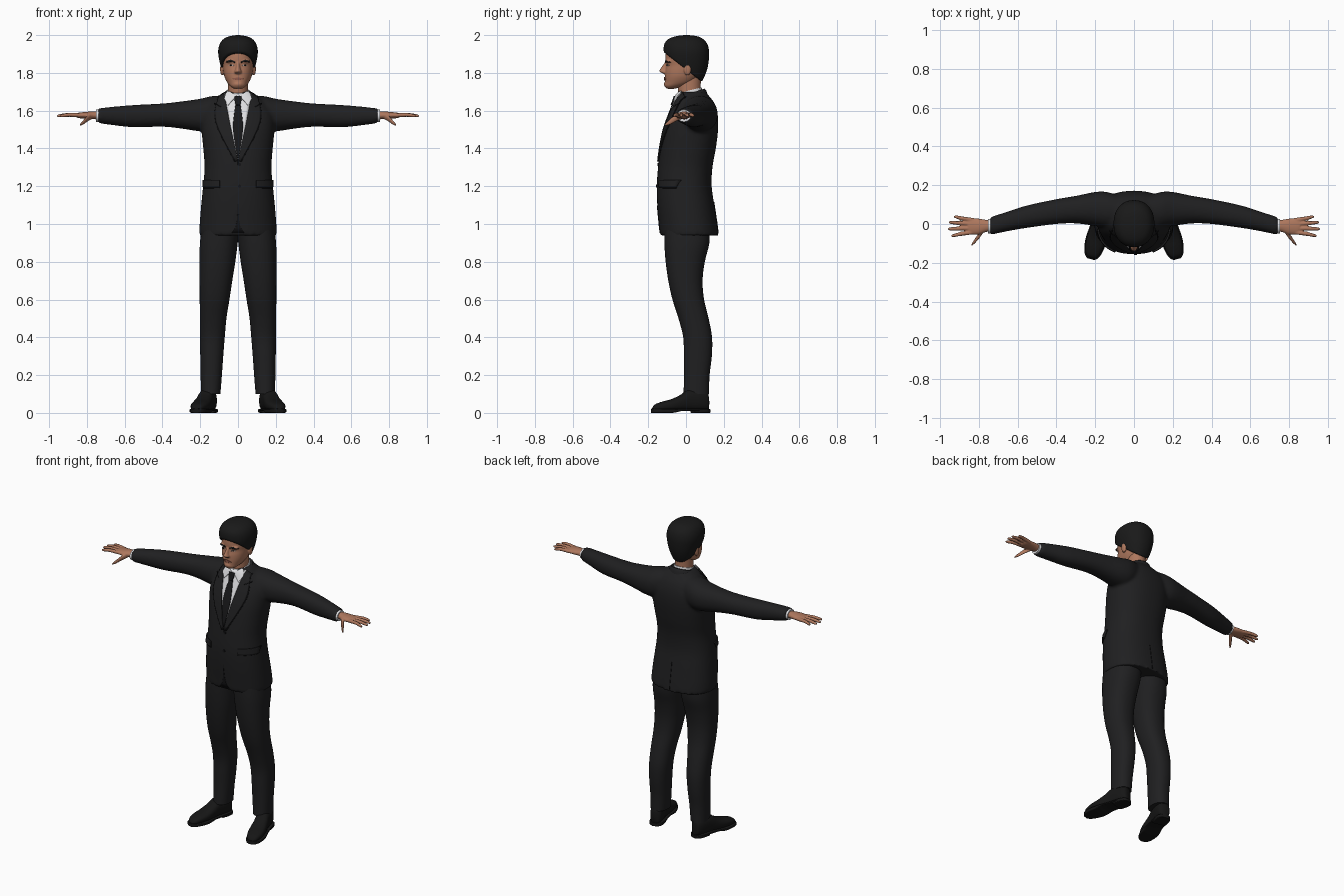
import bpy, bmesh, math
from mathutils import Vector, Matrix
from mathutils.bvhtree import BVHTree

cube = bpy.data.objects.get("Cube")
if cube:
    bpy.data.objects.remove(cube)


def material(name, r, g, b):
    m = bpy.data.materials.new(name)
    m.use_nodes = True
    m.diffuse_color = (r, g, b, 1)
    shader = next(n for n in m.node_tree.nodes if n.type == 'BSDF_PRINCIPLED')
    shader.inputs["Base Color"].default_value = (r, g, b, 1)
    shader.inputs["Roughness"].default_value = .7
    return m


SUIT = material("charcoal suit", .014, .014, .015)
SEAM = material("dark seam", .007, .007, .008)
TIE = material("black tie", .009, .009, .01)
SHIRT = material("white shirt", .75, .75, .77)
SKIN = material("skin", .42, .185, .11)
LIPS = material("lips", .27, .1, .07)
HAIR = material("black hair", .01, .01, .01)
LEATHER = material("black leather", .008, .008, .008)
EYE = material("eye white", .42, .34, .3)


def spline(rings, steps):
    """Smooth in-between rings through the given ones."""
    out = []
    last = len(rings) - 1
    for i in range(last):
        a, b, c, d = (rings[max(0, min(last, i + k))] for k in (-1, 0, 1, 2))
        for s in range(steps):
            t = s / steps
            out.append([q + t / 2 * (r - p + t * (2 * p - 5 * q + 4 * r - e + t * (3 * (q - r) + e - p)))
                        for p, q, r, e in zip(a, b, c, d)])
    return out + [list(rings[-1])]


def loft(bm, rings, axis='z', power=2, n=32, steps=4, flip=1):
    """Rings are (position, low, high, low, high) across the two other axes."""
    loops = []
    for pos, a, b, c, d in spline(rings, steps):
        loop = []
        for k in range(n):
            w = math.tau * (k + .5) / n
            co, si = (math.copysign(abs(f) ** (2 / power), f) for f in (math.cos(w), math.sin(w)))
            u, v = (a + b) / 2 + (b - a) / 2 * co, (c + d) / 2 + (d - c) / 2 * si
            p = {'z': (u, v, pos), 'x': (pos * flip, u, v), 'y': (u, pos, v)}[axis]
            loop.append(bm.verts.new(p))
        loops.append(loop)
    for low, high in zip(loops, loops[1:]):
        for k in range(n):
            bm.faces.new((low[k - 1], low[k], high[k], high[k - 1]))
    bm.faces.new(loops[0])
    bm.faces.new(loops[-1])


def ball(bm, centre, size):
    m = Matrix.Translation(centre) @ Matrix.Diagonal((*size, 1))
    bmesh.ops.create_uvsphere(bm, u_segments=20, v_segments=12, radius=1, matrix=m)


def finish(name, bm, mat, mirror=False, voxel=0, smooth=3):
    bmesh.ops.recalc_face_normals(bm, faces=bm.faces)
    mesh = bpy.data.meshes.new(name)
    bm.to_mesh(mesh)
    bm.free()
    mesh.materials.append(mat)
    mesh.shade_smooth()
    mesh.set_sharp_from_angle(angle=math.radians(50))
    ob = bpy.data.objects.new(name, mesh)
    bpy.context.scene.collection.objects.link(ob)
    if mirror:
        ob.modifiers.new("mirror", 'MIRROR').use_mirror_merge = False
    if voxel:
        mod = ob.modifiers.new("blend", 'REMESH')
        mod.mode, mod.voxel_size, mod.use_smooth_shade = 'VOXEL', voxel, True
        mod = ob.modifiers.new("soften", 'SMOOTH')
        mod.factor, mod.iterations = .5, smooth
    return ob


def solid(name, rings, mat, axis='z', mirror=False, **kw):
    bm = bmesh.new()
    loft(bm, rings, axis, **kw)
    return finish(name, bm, mat, mirror)


def surface(ob):
    bpy.context.view_layer.update()
    return BVHTree.FromObject(ob, bpy.context.evaluated_depsgraph_get())


def patch(name, edge_a, edge_b, mat, target, lift=.003, thick=.004, mirror=False, side=-1, across=8):
    """Thin plate between two (x, z) edges, laid on the target surface."""
    bm = bmesh.new()
    rows = []
    for (ax, az), (bx, bz) in zip(*(spline(e, 1) if len(e) > 3 else spline(e, 5) for e in (edge_a, edge_b))):
        row = []
        for k in range(across + 1):
            t = k / across
            x, z = ax + (bx - ax) * t, az + (bz - az) * t
            hit, normal, *_ = target.ray_cast(Vector((x, side, z)), Vector((0, -side, 0)))
            if hit is None:
                hit, normal, *_ = target.find_nearest(Vector((x, side * .06, z)))
            row.append(bm.verts.new(hit + normal * lift))
        rows.append(row)
    for r, s in zip(rows, rows[1:]):
        for k in range(across):
            bm.faces.new((r[k], r[k + 1], s[k + 1], s[k]))
    ob = finish(name, bm, mat, mirror)
    mod = ob.modifiers.new("thickness", 'SOLIDIFY')
    mod.thickness, mod.offset = thick, 0
    return ob


def bar(points):
    """Split (x, z, half height) points into upper and lower edges."""
    return [(x, z + h) for x, z, h in points], [(x, z - h) for x, z, h in points]


def strip(points):
    """Split (z, half width) points into left and right edges."""
    return [(-w, z) for z, w in points], [(w, z) for z, w in points]


# Jacket: body and sleeves blended together
bm = bmesh.new()
loft(bm, [(z, -w, w, f, b) for z, w, f, b in (
    (.94, .205, -.138, .172), (1, .203, -.143, .165), (1.1, .195, -.152, .15), (1.2, .185, -.155, .136),
    (1.3, .177, -.148, .14), (1.4, .184, -.135, .158), (1.5, .193, -.115, .17), (1.58, .19, -.086, .168),
    (1.64, .15, -.062, .15), (1.68, .1, -.048, .12), (1.7, .075, -.035, .1))], power=2.3, n=48)
for s in (1, -1):
    loft(bm, [(.06, .0, .14, 1.52, 1.68), (.14, -.02, .165, 1.49, 1.677), (.2, -.01, .165, 1.49, 1.663),
              (.3, .003, .145, 1.505, 1.649), (.4, .0, .128, 1.515, 1.638), (.55, -.02, .096, 1.512, 1.63),
              (.65, -.037, .064, 1.522, 1.622), (.74, -.056, .036, 1.534, 1.612)], 'x', power=2.2, flip=s)
jacket = finish("jacket", bm, SUIT, voxel=.01, smooth=4)
coat = surface(jacket)

# Jacket collar and shirt collar, both lower at the front
for name, mat, rings, tilt in (
        ("jacket_collar", SUIT, ((1.64, .092, -.05, .12), (1.68, .08, -.04, .108), (1.695, .071, -.035, .098)), .32),
        ("shirt_collar", SHIRT, ((1.64, .068, -.05, .095), (1.68, .063, -.047, .09), (1.71, .058, -.046, .083)), .25)):
    bm = bmesh.new()
    loft(bm, [(z, -w, w, f, b) for z, w, f, b in rings])
    for v in bm.verts:
        v.co.z += (v.co.y - .03) * tilt
    finish(name, bm, mat)

# Shirt front, tie and lapels
patch("shirt_front", *strip(((1.69, .072), (1.52, .04), (1.345, .002))), SHIRT, coat, .002)
patch("shirt_collar_points", [(.006, 1.675), (.03, 1.65), (.052, 1.625)],
      [(.05, 1.7), (.062, 1.685), (.07, 1.66)], SHIRT, coat, .007, .005, True)
patch("tie", *strip(((1.63, .013), (1.5, .026), (1.35, .003))), TIE, coat, .007, .004)
patch("tie_knot", *strip(((1.672, .018), (1.65, .017), (1.625, .012))), TIE, coat, .011, .008)
patch("lapels", [(.072, 1.69), (.04, 1.52), (.0, 1.335)], [(.1, 1.672), (.115, 1.54), (.014, 1.33)],
      SUIT, coat, .005, .007, True)
patch("lapel_edges", [(.101, 1.672), (.116, 1.54), (.015, 1.33)], [(.104, 1.672), (.12, 1.54), (.019, 1.33)],
      SEAM, coat, .002, .003, True, across=2)
patch("lapel_notches", [(.088, 1.62), (.105, 1.628), (.122, 1.637)], [(.088, 1.616), (.105, 1.623), (.122, 1.631)],
      SEAM, coat, .008, .003, True, across=2)

# Jacket seams, pockets and buttons
patch("front_opening", *strip(((1.34, .002), (1.08, .002), (1.02, .006), (.98, .014), (.952, .034))),
      SEAM, coat, .001, .003)
patch("back_vent", *strip(((1.12, .002), (1.04, .002), (.95, .002))), SEAM, coat, .001, .003, side=1)
patch("pocket_flaps", *bar(((.095, 1.213, .017), (.14, 1.213, .018), (.181, 1.213, .018))),
      SUIT, coat, .004, .008, True)
patch("pocket_edges", *bar(((.094, 1.193, .003), (.14, 1.192, .003), (.181, 1.192, .003))),
      SEAM, coat, .002, .003, True, across=2)
for i, z in enumerate((1.315, 1.2)):
    y = coat.ray_cast(Vector((.008, -1, z)), Vector((0, 1, 0)))[0].y
    solid(f"button_{i}", [(y + d, 0, .016, z - .008, z + .008) for d in (-.005, .005)], SEAM, 'y', n=16, steps=1)

# Trousers
solid("trouser_legs", [
    (.1, .093, .196, -.013, .122), (.2, .085, .198, -.011, .125), (.3, .078, .2, -.012, .137),
    (.4, .07, .201, -.015, .138), (.5, .061, .202, -.04, .12), (.6, .045, .203, -.072, .096),
    (.7, .03, .203, -.094, .088), (.8, .014, .203, -.108, .1), (.9, .001, .202, -.115, .124),
    (1, -.01, .19, -.115, .125)], SUIT, mirror=True, power=2.3)

# Shoes: upper, sole and heel, turned outwards
turn = Matrix.Translation((.142, .118, 0)) @ Matrix.Rotation(math.radians(15), 4, 'Z')
uppers = [(-.305, .012, .012, .026), (-.29, .031, .01, .045), (-.25, .045, .01, .06), (-.2, .049, .01, .073),
          (-.15, .045, .01, .096), (-.11, .042, .01, .122), (-.05, .041, .01, .125), (-.012, .034, .01, .115),
          (.0, .02, .015, .09)]
for name, rings, power in (
        ("shoe_uppers", uppers, 2.5),
        ("shoe_soles", [(y * 1.015, w + .005, 0 if y < -.17 else .01, .022) for y, w, *_ in uppers], 6),
        ("shoe_heels", [(y, w, 0, .02) for y, w in ((-.085, .043), (-.04, .045), (-.01, .038), (.006, .02))], 6)):
    bm = bmesh.new()
    loft(bm, [(y, -w, w, lo, hi) for y, w, lo, hi in rings], 'y', power=power)
    bm.transform(turn)
    finish(name, bm, LEATHER, True)

# Shirt cuffs
solid("shirt_cuffs", [(.72, -.048, .028, 1.54, 1.607), (.752, -.048, .026, 1.541, 1.605)], SHIRT, 'x', True)

# Hands: palm, four fingers and a thumb blended together
bm = bmesh.new()
loft(bm, [(.735, -.036, .018, 1.553, 1.596), (.765, -.042, .022, 1.555, 1.596), (.8, -.054, .028, 1.557, 1.594),
          (.84, -.054, .03, 1.56, 1.59), (.856, -.044, .024, 1.565, 1.587)], 'x', n=24)
for y0, y1, tip in ((.02, .037, .928), (.0, .008, .953), (-.022, -.025, .958), (-.042, -.06, .942)):
    loft(bm, [(x, y - r, y + r, z - r, z + r) for x, y, z, r in (
        (.825, y0, 1.575, .011), ((.84 + tip) / 2, (y0 + y1) / 2, 1.578, .0105),
        (tip - .01, y1, 1.573, .008), (tip, y1, 1.572, .004))], 'x', n=12)
loft(bm, [(x, y - r, y + r, z - r, z + r) for x, y, z, r in (
    (.77, -.02, 1.573, .016), (.797, -.058, 1.558, .016), (.82, -.088, 1.537, .012), (.836, -.108, 1.525, .006))],
     'x', n=12)
finish("hands", bm, SKIN, True, voxel=.004, smooth=2)

# Neck and head with nose and ears
solid("neck", [(1.64, -.055, .055, -.035, .084), (1.7, -.053, .053, -.042, .078), (1.8, -.052, .052, -.045, .08)], SKIN)
bm = bmesh.new()
loft(bm, [(z, -w, w, f, b) for z, w, f, b in (
    (1.716, .022, -.1, -.06), (1.73, .042, -.113, -.01), (1.75, .058, -.112, .04), (1.78, .072, -.112, .07),
    (1.81, .078, -.111, .088), (1.84, .081, -.106, .1), (1.87, .083, -.11, .105), (1.92, .08, -.104, .105),
    (1.96, .06, -.075, .08))], power=2.2, n=40)
loft(bm, [(z, -w, w, f, -.09) for z, w, f in (
    (1.793, .012, -.112), (1.799, .019, -.128), (1.808, .019, -.141), (1.822, .013, -.136),
    (1.845, .009, -.12), (1.862, .009, -.108))], n=16)
ball(bm, (0, -.098, 1.74), (.028, .019, .018))
for s in (1, -1):
    ball(bm, (s * .084, .008, 1.82), (.011, .02, .034))
    ball(bm, (s * .034, -.088, 1.862), (.03, .021, .01))
head = finish("head", bm, SKIN, voxel=.004, smooth=3)
face = surface(head)

# Eyes, brows and mouth
patch("eyes", *bar(((.02, 1.839, .001), (.034, 1.841, .005), (.049, 1.84, .001))), EYE, face, .001, .003, True)
patch("irises", *bar(((.03, 1.841, .004), (.034, 1.841, .005), (.039, 1.841, .004))), HAIR, face, .003, .002, True)
patch("eyebrows", *bar(((.016, 1.857, .004), (.038, 1.864, .004), (.061, 1.858, .002))), HAIR, face, .001, .004, True)
patch("lips", *bar(((-.027, 1.768, .001), (0, 1.769, .008), (.027, 1.768, .001))), LIPS, face, .002, .005)

# Hair: a full cap trimmed along a sloping hairline
bm = bmesh.new()
loft(bm, [(z, -w, w, f, b) for z, w, f, b in (
    (1.73, .05, -.06, .072), (1.78, .073, -.08, .098), (1.83, .09, -.1, .115), (1.88, .102, -.114, .122),
    (1.92, .105, -.119, .122), (1.955, .096, -.114, .112), (1.98, .076, -.092, .09), (1.994, .045, -.055, .06),
    (2, .008, -.01, .015))], power=2.2, n=48)
cut = bmesh.ops.bisect_plane(bm, geom=bm.verts[:] + bm.edges[:] + bm.faces[:], plane_co=(0, .085, 1.752),
                             plane_no=(0, .78, 1), clear_inner=True)
rim = [e for e in cut["geom_cut"] if isinstance(e, bmesh.types.BMEdge)]
bmesh.ops.holes_fill(bm, edges=rim)
finish("hair", bm, HAIR, voxel=.006, smooth=2)
